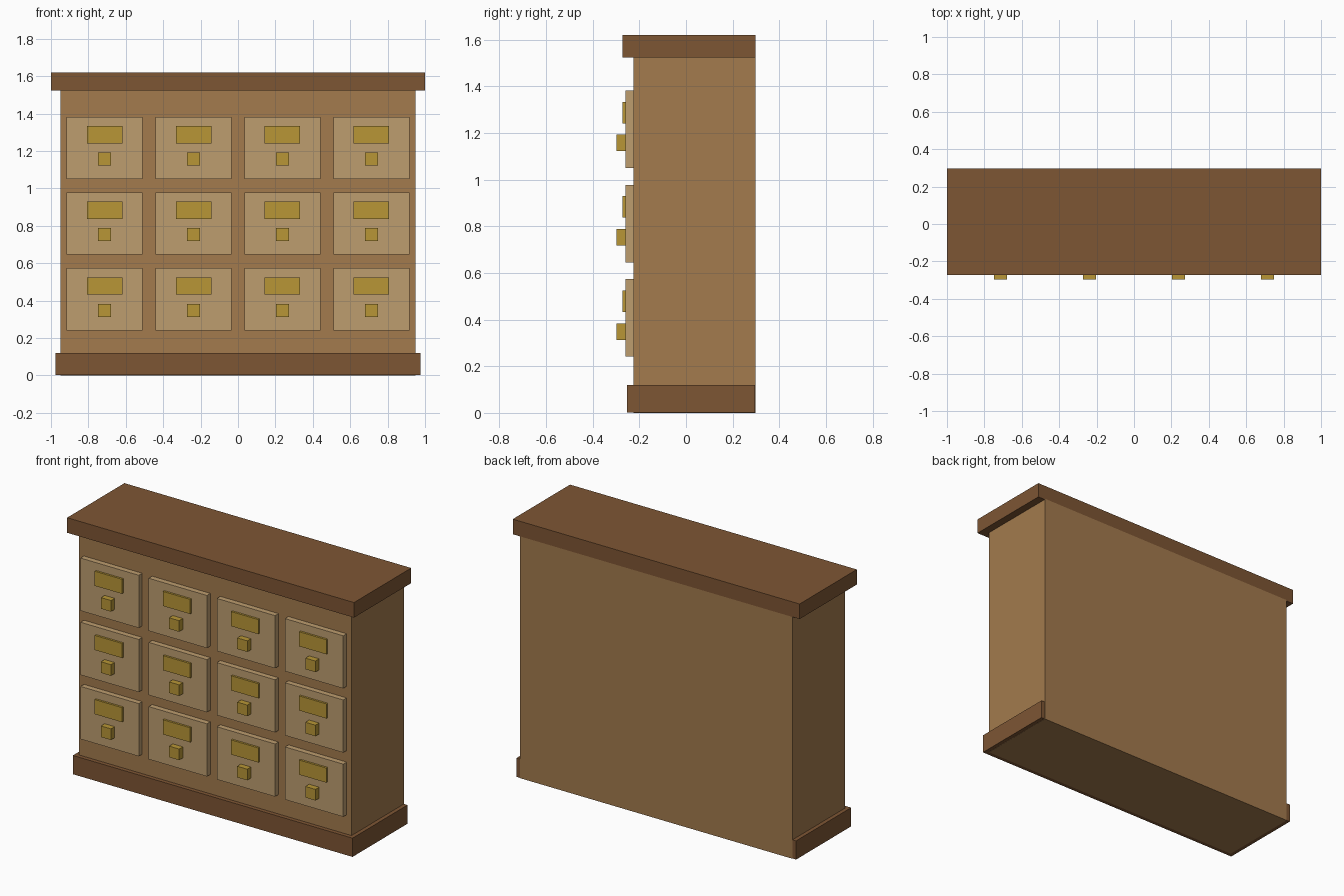
import bpy

if "Cube" in bpy.data.objects:
    bpy.data.objects.remove(bpy.data.objects["Cube"])


def material(name, rgb):
    m = bpy.data.materials.new(name)
    m.diffuse_color = (*rgb, 1.0)
    m.use_nodes = True
    m.node_tree.nodes["Principled BSDF"].inputs["Base Color"].default_value = m.diffuse_color
    return m


dark_wood = material("dark wood", (0.207, 0.092, 0.034))
mid_wood = material("mid wood", (0.366, 0.196, 0.075))
light_wood = material("light wood", (0.509, 0.337, 0.159))
brass = material("brass", (0.479, 0.305, 0.037))


def box(name, x, y, z, mat):
    """Box from (min, max) ranges along each axis."""
    verts = [(a, b, c) for a in x for b in y for c in z]
    faces = [(0, 1, 3, 2), (4, 6, 7, 5), (0, 4, 5, 1),
             (2, 3, 7, 6), (0, 2, 6, 4), (1, 5, 7, 3)]
    mesh = bpy.data.meshes.new(name)
    mesh.from_pydata(verts, [], faces)
    mesh.materials.append(mat)
    obj = bpy.data.objects.new(name, mesh)
    bpy.context.collection.objects.link(obj)
    return obj


def span(centre, size):
    return (centre - size / 2, centre + size / 2)


BACK = 0.297
FRONT = -0.226

# Carcass, plinth and overhanging top, flush at the back
box("cabinet_body", (-0.95, 0.95), (FRONT, BACK), (0.0, 1.53), mid_wood)
box("plinth", (-0.975, 0.975), (-0.252, BACK - 0.001), (0.001, 0.119), dark_wood)
box("cabinet_top", (-1.0, 1.0), (-0.273, BACK), (1.524, 1.619), dark_wood)

# Drawers with label plate and knob, three rows of four
for row in range(3):
    z = 0.407 + 0.4045 * row
    for col in range(4):
        x = -0.713 + 0.4753 * col
        tag = f"_{row + 1}_{col + 1}"
        box("drawer_front" + tag, span(x, 0.406), (-0.260, FRONT + 0.01),
            span(z, 0.332), light_wood)
        box("label_plate" + tag, span(x, 0.19), (-0.273, -0.255),
            span(z + 0.071, 0.092), brass)
        box("drawer_knob" + tag, span(x, 0.07), (-0.297, -0.255),
            span(z - 0.059, 0.07), brass)
